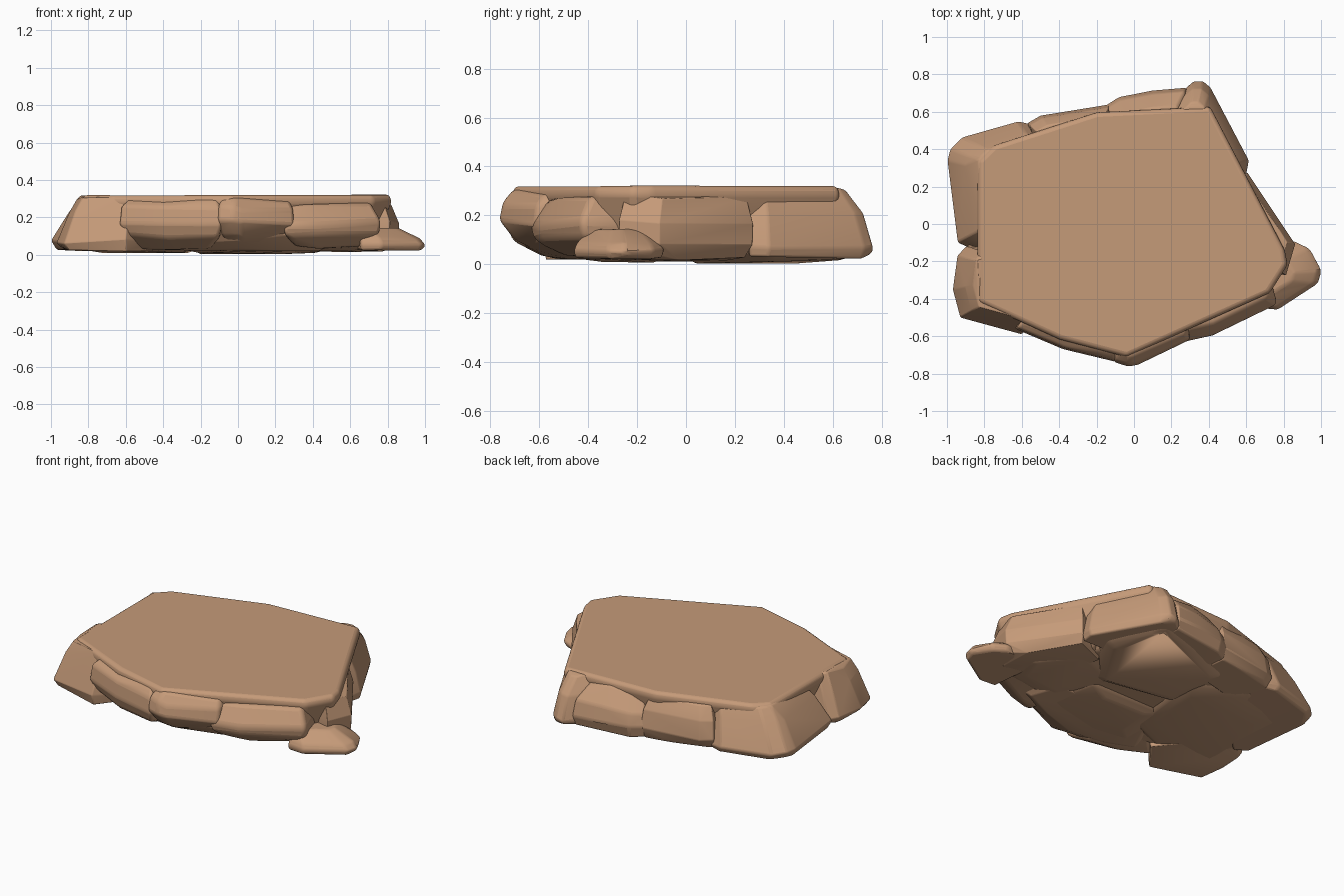
import bpy, bmesh, math, random
from mathutils import Vector

random.seed(4)
cube = bpy.data.objects.get("Cube")
if cube:
    bpy.data.objects.remove(cube)

stone = bpy.data.materials.new("tan_stone")
stone.use_nodes = True
tan = (0.56, 0.325, 0.19, 1)
stone.diffuse_color = tan
stone.node_tree.nodes["Principled BSDF"].inputs["Base Color"].default_value = tan


def chunk(name, outline, rings, pivot=(0, 0), bevel=0.022, rough=0.012):
    """Convex stone: the outline scaled about a pivot at each (height, scale) ring."""
    bm = bmesh.new()
    centre = Vector(pivot)
    for z, scale in rings:
        for p in outline:
            q = centre + (Vector(p) - centre) * scale
            bm.verts.new((q.x, q.y, z + random.uniform(-rough, rough)))
    bmesh.ops.convex_hull(bm, input=bm.verts)
    loose = [v for v in bm.verts if not v.link_faces]
    bmesh.ops.delete(bm, geom=loose, context="VERTS")
    bmesh.ops.dissolve_limit(bm, angle_limit=math.radians(6), verts=bm.verts, edges=bm.edges)
    bmesh.ops.recalc_face_normals(bm, faces=bm.faces)
    mesh = bpy.data.meshes.new(name)
    bm.to_mesh(mesh)
    bm.free()
    mesh.materials.append(stone)
    ob = bpy.data.objects.new(name, mesh)
    bpy.context.collection.objects.link(ob)
    mod = ob.modifiers.new("worn_edges", "BEVEL")
    mod.width = bevel
    mod.segments = 3
    mod.limit_method = "ANGLE"
    mod.angle_limit = math.radians(14)
    bpy.ops.object.select_all(action="DESELECT")
    ob.select_set(True)
    bpy.context.view_layer.objects.active = ob
    bpy.ops.object.shade_smooth_by_angle(angle=math.radians(22))
    return ob


# Main slab with the broad flat top
chunk("slab_core",
      [(-.84, .34), (-.76, .42), (-.5, .52), (-.2, .6), (.2, .63), (.41, .63), (.6, .27), (.81, -.14),
       (.825, -.22), (.73, -.37), (.34, -.55), (-.04, -.715), (-.4, -.62), (-.7, -.46), (-.84, -.42)],
      [(.32, .98), (.285, 1), (.12, .92), (.04, .76)], bevel=.016, rough=.003)

# Right end stones
chunk("right_back_stone",
      [(-1, .34), (-.985, .4), (-.92, .465), (-.62, .55), (-.53, .53), (-.5, .2), (-.86, -.14), (-.945, -.1)],
      [(.03, .95), (.07, 1), (.22, .84), (.3, .74)], (-.4, .2))
chunk("right_front_stone",
      [(-.945, -.17), (-.97, -.35), (-.93, -.5), (-.6, -.59), (-.45, -.4), (-.7, -.1), (-.9, -.12)],
      [(.03, .95), (.07, 1), (.23, .86), (.305, .77)], (-.5, -.25))

# Front face stones, each leaning over an undercut foot
chunk("front_right_stone",
      [(-.64, -.56), (-.55, -.58), (-.38, -.67), (-.09, -.74), (-.06, -.5), (-.5, -.4)],
      [(.035, .66), (.1, .93), (.17, 1), (.25, .97), (.295, .87)], (-.28, -.3))
chunk("front_middle_stone",
      [(-.11, -.74), (-.03, -.765), (.02, -.755), (.3, -.62), (.3, -.4), (-.1, -.45)],
      [(.04, .62), (.1, .87), (.17, 1), (.25, .97), (.295, .88)], (.08, -.3))
chunk("front_left_stone",
      [(.24, -.64), (.42, -.6), (.5, -.55), (.65, -.47), (.77, -.43), (.72, -.25), (.3, -.35)],
      [(.04, .72), (.1, .96), (.17, 1), (.27, .82)], (.45, -.2))
chunk("front_foot",
      [(-.55, -.55), (-.3, -.64), (0, -.7), (.35, -.57), (.6, -.45), (.5, -.2), (-.4, -.2)],
      [(.025, .72), (.07, .9), (.115, .98)], (0, -.25))

# Left end: low tapering toe under a sloping wall
chunk("left_toe",
      [(.86, -.09), (.94, -.13), (1.005, -.25), (.985, -.32), (.88, -.38), (.77, -.46), (.66, -.45), (.62, -.1)],
      [(.025, .95), (.055, 1), (.085, .92), (.14, .62)], (.62, -.28), bevel=.014, rough=.005)
chunk("left_wall_stone",
      [(.61, .28), (.72, .11), (.82, -.03), (.87, -.11), (.82, -.28), (.45, -.2), (.4, .2)],
      [(.025, .86), (.09, .97), (.17, .98), (.28, .88)], (.45, 0))
chunk("left_back_stone",
      [(.32, .765), (.37, .765), (.41, .73), (.47, .63), (.615, .34), (.6, .26), (.2, .25), (.2, .66), (.28, .73)],
      [(.03, .97), (.065, 1), (.2, .92), (.305, .78)], (.25, .25))

# Back face stones
chunk("back_left_stone",
      [(-.16, .63), (-.08, .68), (.1, .715), (.28, .73), (.32, .5), (-.12, .45)],
      [(.03, .95), (.09, 1), (.18, .95), (.28, .74)], (.08, .35))
chunk("back_middle_stone",
      [(-.57, .54), (-.5, .58), (-.3, .61), (-.22, .63), (-.13, .64), (-.1, .4), (-.5, .3)],
      [(.035, .92), (.1, 1), (.2, .95), (.28, .82)], (-.3, .3))

# Shallow overlapping slabs of the underside
chunk("underside_right",
      [(-.9, .3), (-.5, .48), (-.15, .3), (-.2, -.3), (-.6, -.48), (-.88, -.35)],
      [(.013, .6), (.03, .85), (.06, 1), (.1, 1)], (-.45, 0), rough=.006)
chunk("underside_front",
      [(-.4, -.52), (0, -.6), (.4, -.45), (.3, -.05), (-.35, -.05)],
      [(.007, .45), (.03, .8), (.07, 1), (.1, 1)], (-.05, -.2), rough=.006)
chunk("underside_left",
      [(.1, .1), (.5, .25), (.78, -.1), (.7, -.34), (.3, -.4)],
      [(.015, .62), (.035, .88), (.065, 1), (.1, 1)], (.45, -.05), rough=.006)
chunk("underside_back",
      [(-.3, .5), (.1, .65), (.36, .71), (.53, .35), (.3, -.05), (-.25, .05)],
      [(.007, .74), (.025, .9), (.055, 1), (.1, 1)], (.1, .3), rough=.006)
